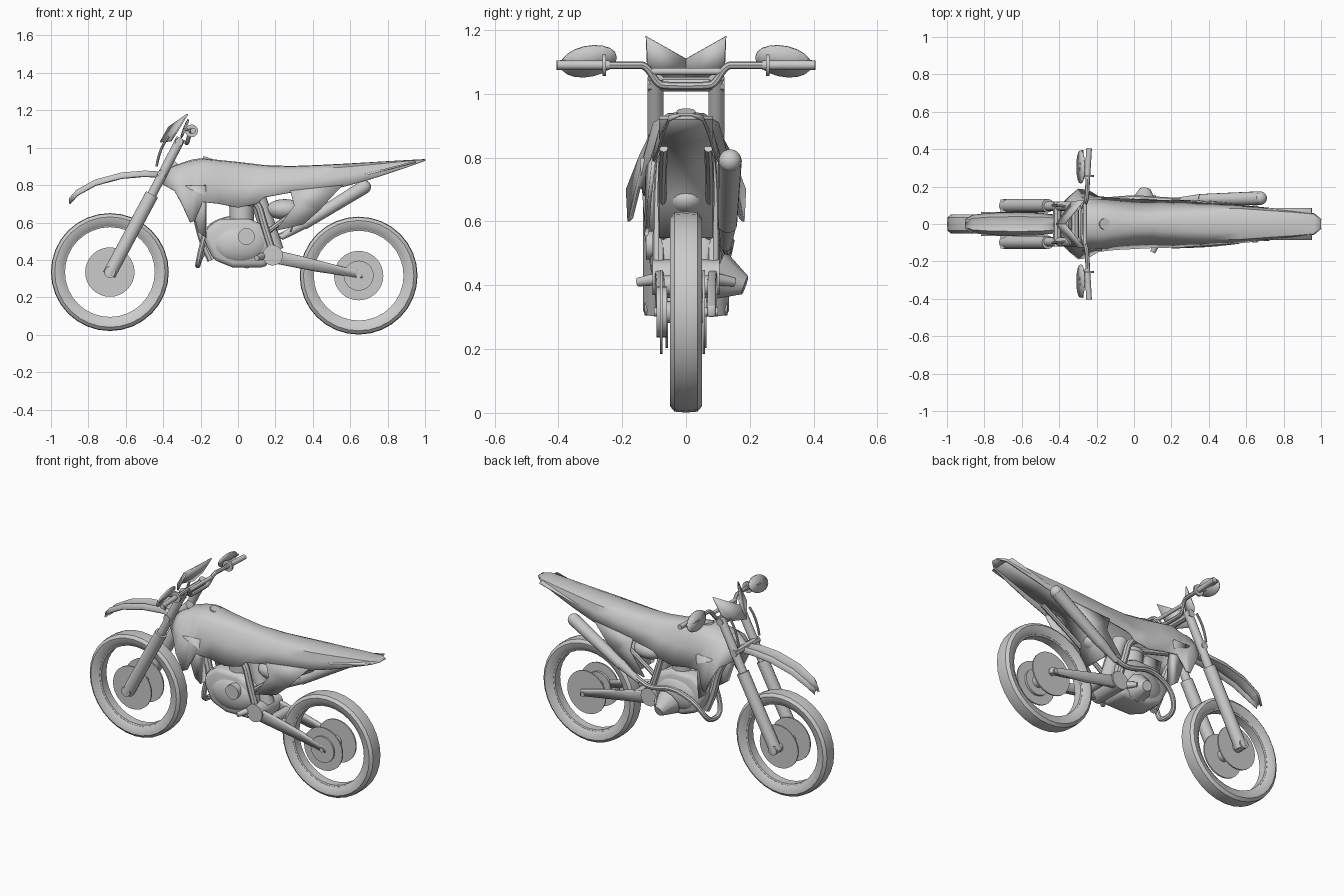
import bpy, bmesh, math
from mathutils import Vector, Matrix

default = bpy.data.objects.get("Cube")
if default:
    bpy.data.objects.remove(default)

grey = bpy.data.materials.new("plain grey")
grey.use_nodes = True
grey.diffuse_color = (0.6, 0.6, 0.6, 1)
grey.node_tree.nodes["Principled BSDF"].inputs["Base Color"].default_value = (0.6, 0.6, 0.6, 1)


def finish(name, bm, angle=35, mirror=False, thickness=0, bevel=0):
    """Turn a bmesh into a smooth-shaded object, optionally mirrored across y."""
    bmesh.ops.recalc_face_normals(bm, faces=bm.faces)
    mesh = bpy.data.meshes.new(name)
    bm.to_mesh(mesh)
    bm.free()
    mesh.materials.append(grey)
    obj = bpy.data.objects.new(name, mesh)
    bpy.context.collection.objects.link(obj)
    if thickness:
        solid = obj.modifiers.new("thickness", "SOLIDIFY")
        solid.thickness = thickness
        solid.offset = 0
    if bevel:
        edge = obj.modifiers.new("rounding", "BEVEL")
        edge.width = bevel
        edge.segments = 2
    if mirror:
        flip = obj.modifiers.new("mirror", "MIRROR")
        flip.use_axis = (False, True, False)
    bpy.ops.object.select_all(action="DESELECT")
    obj.select_set(True)
    bpy.context.view_layer.objects.active = obj
    bpy.ops.object.shade_smooth_by_angle(angle=math.radians(angle))
    return obj


def rod(name, start, end, r1, r2=None, sides=16, **options):
    """Straight, possibly tapered cylinder between two points."""
    start, end = Vector(start), Vector(end)
    axis = end - start
    bm = bmesh.new()
    place = Matrix.Translation((start + end) / 2) @ axis.to_track_quat("Z", "Y").to_matrix().to_4x4()
    bmesh.ops.create_cone(bm, cap_ends=True, segments=sides, radius1=r1,
                          radius2=r1 if r2 is None else r2, depth=axis.length, matrix=place)
    return finish(name, bm, **options)


def tube(name, points, radius, mirror=False):
    """Round tube along a smooth path."""
    curve = bpy.data.curves.new(name, "CURVE")
    curve.dimensions = "3D"
    curve.bevel_depth = radius
    curve.bevel_resolution = 2
    curve.use_fill_caps = True
    spline = curve.splines.new("NURBS")
    spline.points.add(len(points) - 1)
    for point, co in zip(spline.points, points):
        point.co = (*co, 1)
    spline.use_endpoint_u = True
    spline.order_u = 3
    spline.resolution_u = 5
    helper = bpy.data.objects.new(name + " path", curve)
    bpy.context.collection.objects.link(helper)
    graph = bpy.context.evaluated_depsgraph_get()
    bm = bmesh.new()
    bm.from_mesh(helper.evaluated_get(graph).to_mesh())
    bpy.data.objects.remove(helper)
    return finish(name, bm, mirror=mirror)


def lathe(name, profile, x, z, steps=32):
    """Spin a closed (radius, y) profile about a wheel axle."""
    bm = bmesh.new()
    rings = []
    for i in range(steps):
        a = math.tau * i / steps
        rings.append([bm.verts.new((x + r * math.cos(a), y, z + r * math.sin(a))) for r, y in profile])
    n = len(profile)
    for i in range(steps):
        here, there = rings[i], rings[(i + 1) % steps]
        for j in range(n):
            bm.faces.new((here[j], here[(j + 1) % n], there[(j + 1) % n], there[j]))
    return finish(name, bm, angle=40)


def plate(name, points, thickness, **options):
    """Thin sheet from one outline of 3D points."""
    bm = bmesh.new()
    bm.faces.new([bm.verts.new(p) for p in points])
    bmesh.ops.triangulate(bm, faces=bm.faces)
    return finish(name, bm, thickness=thickness, **options)


def loft(name, sections, thickness):
    """Sheet skinned across rows of points."""
    bm = bmesh.new()
    rows = [[bm.verts.new(p) for p in row] for row in sections]
    for a, b in zip(rows, rows[1:]):
        for j in range(len(a) - 1):
            bm.faces.new((a[j], a[j + 1], b[j + 1], b[j]))
    return finish(name, bm, angle=45, thickness=thickness)


def blob(name, centre, size, **options):
    bm = bmesh.new()
    place = Matrix.Translation(centre) @ Matrix.Diagonal((*size, 1))
    bmesh.ops.create_uvsphere(bm, u_segments=20, v_segments=12, radius=1, matrix=place)
    return finish(name, bm, **options)


# Wheels: tyre, rim lip, hub and side discs
tyre = [(.248, .03), (.27, .046), (.295, .05), (.312, .036), (.315, 0)]
tyre += [(r, -y) for r, y in reversed(tyre[:-1])]
rim = [(.24, .025), (.256, .032), (.256, -.032), (.24, -.025)]
for end, x, z, near, far in (("front", -.685, .335, -.06, .06), ("rear", .645, .316, -.078, .055)):
    lathe(end + "_tyre", tyre, x, z)
    lathe(end + "_rim", rim, x, z)
    rod(end + "_hub", (x, near, z), (x, far, z), .035)
    rod(end + "_axle", (x, -.1, z), (x, .1, z), .014)
    for side, y in (("right", near), ("left", far)):
        rod(f"{end}_{side}_disc", (x, y - .004, z), (x, y + .004, z), .132, sides=32)
rod("rear_sprocket_hub", (.645, -.092, .316), (.645, -.06, .316), .08, sides=28)

# Fork legs, clamps and steering stem
rod("fork_lower", (-.69, .098, .32), (-.46, .098, .75), .036, mirror=True)
rod("fork_upper", (-.47, .095, .73), (-.305, .095, 1.05), .025, mirror=True)
rod("fork_foot", (-.685, .065, .335), (-.685, .13, .335), .03, mirror=True)
for label, x, z in (("upper", -.315, 1.03), ("lower", -.41, .86)):
    rod(label + "_clamp", (x, -.12, z), (x, .12, z), .022, sides=8)
rod("steering_stem", (-.39, 0, .86), (-.33, 0, .92), .03)

# Front mudguard, an arched channel
guard = []
for x, z, w in ((-.9, .725, .02), (-.86, .77, .045), (-.76, .825, .055), (-.62, .862, .058),
                (-.5, .872, .055), (-.38, .865, .04)):
    guard.append([(x, s * w, z - drop) for s, drop in ((-1, .025), (-.65, 0), (0, .01), (.65, 0), (1, .025))])
loft("front_mudguard", guard, .012)

# Body shell: tank, seat, radiator shrouds and tail in one skin
shell = []
for x, top, low, wide, flare in (
        (-.4, .865, .8, .05, .09), (-.34, .9, .77, .09, .15), (-.3, .915, .7, .1, .185),
        (-.255, .93, .6, .105, .18), (-.23, .935, .61, .105, .17), (-.19, .94, .71, .1, .145),
        (-.1, .93, .7, .09, .135), (0, .92, .68, .075, .13), (.1, .908, .7, .07, .125),
        (.14, .903, .735, .07, .125), (.28, .898, .76, .075, .12), (.42, .903, .77, .08, .11),
        (.56, .91, .79, .08, .1), (.7, .918, .828, .07, .085), (.85, .927, .877, .06, .07),
        (.96, .933, .915, .05, .055), (1, .935, .93, .02, .022)):
    height = top - low
    half = [(wide * .55, top - height * .02), (wide, top - height * .14),
            (wide * .5 + flare * .5, top - height * .5), (flare, low)]
    shell.append([(x, -y, z) for y, z in reversed(half)] + [(x, 0, top)] + [(x, y, z) for y, z in half])
loft("body_shell", shell, .008)
rod("fuel_cap", (-.16, 0, .93), (-.155, 0, .945), .03)

# Side panels below the seat, and the rear inner guard between them
plate("side_panel", [(.28, .12, .77), (.3, .122, .69), (.2, .125, .555), (.35, .12, .59),
                     (.43, .115, .66), (.56, .1, .8)], .012, mirror=True)
loft("inner_guard", [[(x, y, z) for y in (-.085, .085)]
                     for x, z in ((.28, .55), (.33, .68), (.45, .81), (.7, .86), (.95, .925))], .01)

# Frame: spine, down tube, struts and pivot plates
tube("frame_spine", [(-.36, .03, .85), (-.2, .07, .83), (.1, .08, .74), (.14, .085, .58), (.2, .085, .4)], .02, mirror=True)
tube("down_tube", [(-.34, 0, .84), (-.23, 0, .7), (-.19, 0, .5), (-.14, 0, .4)], .024)
tube("seat_strut", [(.16, .07, .55), (.32, .08, .68), (.6, .07, .83)], .014, mirror=True)
rod("swingarm_pivot", (.185, -.105, .425), (.185, .105, .425), .055)
plate("radiator", [(-.28, .12, .8), (-.17, .12, .8), (-.17, .1, .52), (-.21, .1, .55)], .05, mirror=True)
rod("rear_shock", (.2, 0, .45), (.1, 0, .75), .045)
blob("air_box", (.25, 0, .67), (.1, .07, .055))

# Swingarm
arm = [(.17, .085, .46), (.36, .08, .415), (.67, .08, .335), (.67, .08, .3), (.42, .08, .345), (.2, .085, .38)]
plate("swingarm", arm, .026, mirror=True, bevel=.005)
rod("swingarm_bridge", (.29, -.08, .4), (.29, .08, .4), .03)

# Engine: crankcase, covers, cylinder and head
profile = [(-.18, .5), (-.13, .4), (-.03, .36), (.15, .36), (.19, .44), (.17, .57), (.06, .62), (-.1, .62), (-.17, .57)]
plate("crankcase", [(x, 0, z) for x, z in profile], .17, bevel=.035)
blob("side_cover", (.01, .045, .485), (.16, .07, .11), mirror=True)
rod("clutch_cover", (.045, -.125, .525), (.045, -.08, .525), .045)
rod("cylinder", (.02, 0, .58), (.02, 0, .7), .065)
blob("cylinder_head", (.02, 0, .7), (.075, .07, .03))
rod("foot_peg", (.13, .09, .42), (.1, .15, .41), .02, .014, mirror=True)
rod("kick_cover", (.05, .1, .43), (.06, .185, .4), .08, .03, sides=10)

# Exhaust: pipe looping ahead of the engine, then the silencer
tube("exhaust_pipe", [(-.04, 0, .62), (-.16, -.03, .6), (-.2, -.05, .45), (-.215, -.03, .37), (-.215, .07, .37),
                      (-.2, .11, .42), (-.14, .13, .5), (0, .14, .55), (.15, .13, .5), (.24, .125, .53), (.32, .13, .58)], .015)
rod("silencer", (.35, .13, .59), (.675, .138, .79), .03, .037)
blob("silencer_tip", (.675, .138, .79), (.036, .036, .036))
rod("silencer_neck", (.23, .125, .52), (.36, .13, .6), .016, .031)

# Handlebar with grips, levers and hand guards
bar = [(-.245, .3, 1.09), (-.25, .16, 1.09), (-.255, .125, 1.09), (-.27, .09, 1.03), (-.275, .06, 1.025)]
tube("handlebar", bar + [(x, -y, z) for x, y, z in reversed(bar)], .012)
rod("grip", (-.25, .24, 1.09), (-.24, .405, 1.09), .015, mirror=True)
rod("bar_pad", (-.262, -.11, 1.07), (-.262, .11, 1.07), .011)
tube("lever", [(-.25, .255, 1.09), (-.29, .26, 1.1), (-.285, .33, 1.1), (-.275, .395, 1.1)], .006, mirror=True)
rod("lever_clamp", (-.248, .25, 1.09), (-.248, .262, 1.09), .034, mirror=True)
outline = []
for i in range(18):
    a = math.tau * i / 18
    outline.append((-.285 + .02 * math.sin(a), .305 + .088 * math.cos(a), 1.102 + .048 * math.sin(a) - .012 * math.cos(a)))
plate("hand_guard", outline, .008, mirror=True)

# Front number board with notched top and its side stays
plate("number_board", [(-.37, 0, 1.11), (-.27, .125, 1.18), (-.33, .122, 1.08), (-.36, .08, 1.035), (-.415, 0, 1.03)],
      .008, mirror=True)
tube("board_stay", [(-.37, .095, 1.06), (-.42, .1, 1), (-.435, .1, .9)], .007, mirror=True)
